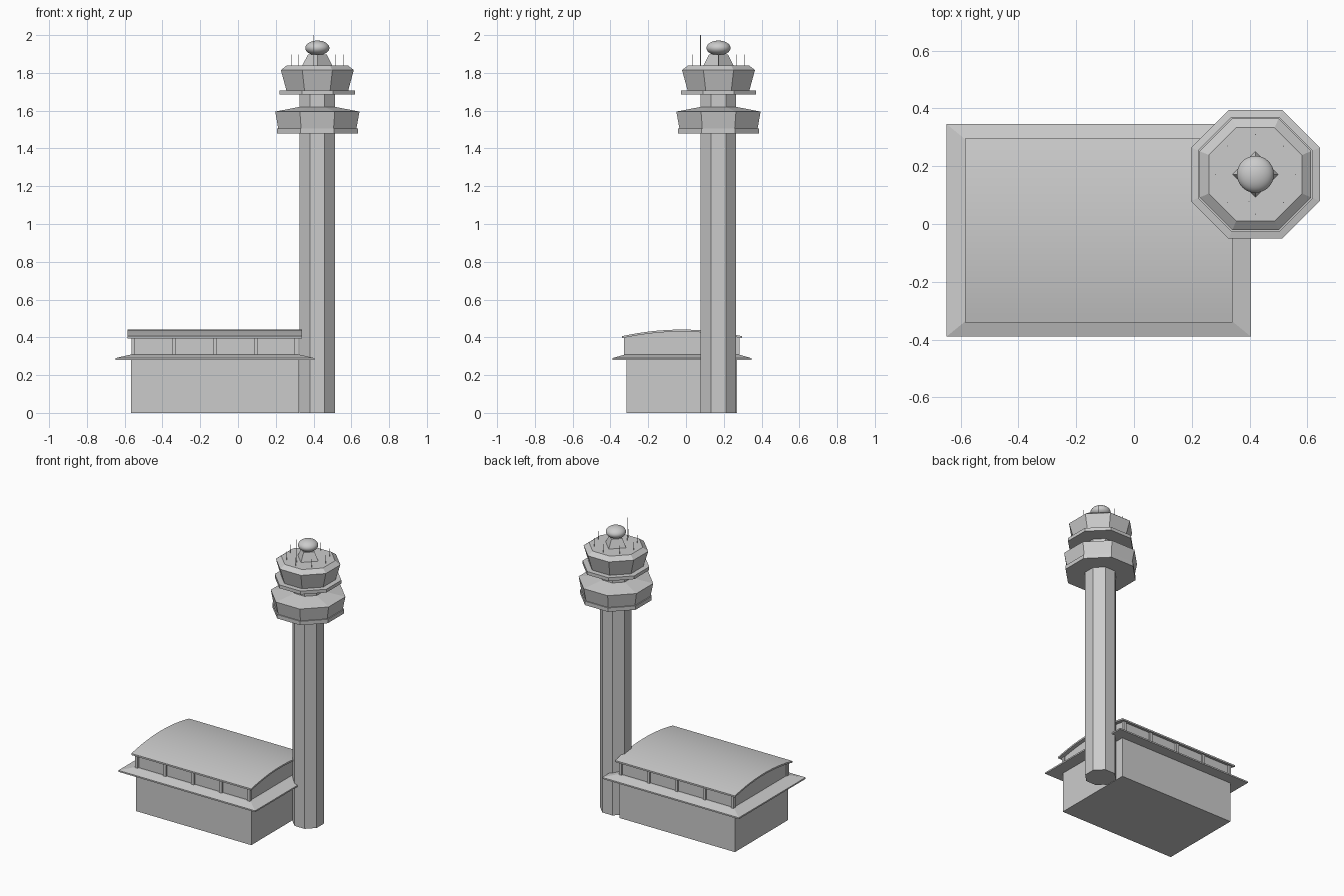
import bpy
import math

cube = bpy.data.objects.get("Cube")
if cube:
    bpy.data.objects.remove(cube, do_unlink=True)

grey = bpy.data.materials.new("light_grey")
grey.use_nodes = True
COLOUR = (0.6, 0.6, 0.6, 1)
grey.diffuse_color = COLOUR
grey.node_tree.nodes["Principled BSDF"].inputs["Base Color"].default_value = COLOUR

TX, TY = 0.42, 0.172      # tower axis
BX, BY = -0.122, -0.022   # terminal centre


def loft(name, rings):
    """Closed solid skinned through rings of equal point count."""
    n = len(rings[0])
    verts = [p for ring in rings for p in ring]
    faces = [tuple(reversed(range(n))),
             tuple(range(len(verts) - n, len(verts)))]
    for r in range(len(rings) - 1):
        for i in range(n):
            j = (i + 1) % n
            faces.append((r * n + i, r * n + j, (r + 1) * n + j, (r + 1) * n + i))
    mesh = bpy.data.meshes.new(name)
    mesh.from_pydata(verts, [], faces)
    mesh.materials.append(grey)
    obj = bpy.data.objects.new(name, mesh)
    bpy.context.collection.objects.link(obj)
    return obj


def polygon(x, y, z, radius, sides, turn=0.0):
    return [(x + radius * math.cos(turn + 2 * math.pi * i / sides),
             y + radius * math.sin(turn + 2 * math.pi * i / sides), z)
            for i in range(sides)]


def octagon_stack(name, profile):
    """Octagonal solid from (half width, height) pairs."""
    turn = math.pi / 8
    return loft(name, [polygon(TX, TY, z, w / math.cos(turn), 8, turn)
                       for w, z in profile])


def rectangle(hx, hy, z, x=BX, y=BY):
    return [(x - hx, y - hy, z), (x + hx, y - hy, z),
            (x + hx, y + hy, z), (x - hx, y + hy, z)]


def smooth(obj):
    bpy.ops.object.select_all(action="DESELECT")
    obj.select_set(True)
    bpy.context.view_layer.objects.active = obj
    bpy.ops.object.shade_smooth_by_angle(angle=math.radians(30))


# Tower shaft and its two cabs
octagon_stack("tower_shaft", [(0.094, 0), (0.094, 1.7)])
octagon_stack("lower_cab_deck", [(0.214, 1.478), (0.214, 1.505)])
octagon_stack("lower_cab", [(0.206, 1.5), (0.223, 1.595), (0.094, 1.62)])
octagon_stack("upper_cab_deck", [(0.199, 1.685), (0.199, 1.708)])
octagon_stack("upper_cab", [(0.163, 1.705), (0.193, 1.815), (0.161, 1.84)])

# Radar pedestal and dome
loft("radar_pedestal", [polygon(TX, TY, 1.838, 0.08, 4),
                        polygon(TX, TY, 1.897, 0.05, 4)])
bpy.ops.mesh.primitive_uv_sphere_add(segments=32, ring_count=16, radius=1,
                                     location=(TX, TY, 1.932))
dome = bpy.context.object
dome.name = "radar_dome"
dome.scale = (0.064, 0.064, 0.039)
dome.data.materials.append(grey)
smooth(dome)

# Antennas around the roof edge, plus one tall mast
for i, (x, y, _) in enumerate(polygon(TX, TY, 0, 0.138, 8)):
    loft(f"antenna_{i + 1}", [polygon(x, y, z, 0.0018, 6) for z in (1.835, 1.897)])
loft("tall_mast", [polygon(TX - 0.022, TY - 0.095, z, 0.0018, 6) for z in (1.835, 2.0)])

# Terminal lower storey and sloping eave
loft("terminal_base", [rectangle(0.445, 0.293, 0), rectangle(0.445, 0.293, 0.285)])
loft("terminal_eave", [rectangle(0.527, 0.368, 0.28), rectangle(0.527, 0.368, 0.29),
                       rectangle(0.45, 0.305, 0.308)])


def arch(half_depth, x, lift=0.0):
    """Points along the roof curve from front to back."""
    steps, reach, rise = 24, 0.318, 0.035
    pts = []
    for i in range(steps + 1):
        t = half_depth * (2 * i / steps - 1)
        pts.append((x, BY + t, 0.395 + lift + rise * (1 - (t / reach) ** 2)))
    return pts


def arched_solid(name, hx, hy, lift, floor):
    rings = []
    for x in (BX - hx, BX + hx):
        top = arch(hy, x, lift)
        if floor is None:
            bottom = arch(hy, x)
        else:
            bottom = [(x, p[1], floor) for p in top]
        rings.append(top + bottom[::-1])
    obj = loft(name, rings)
    smooth(obj)
    return obj


# Glazed upper storey under a curved roof
arched_solid("upper_storey", 0.435, 0.292, 0.003, 0.3)
arched_solid("curved_roof", 0.462, 0.318, 0.011, None)

# Mullions on the front and back of the upper storey
for side, label in ((-1, "front"), (1, "back")):
    for i in range(5):
        x = BX + (i - 2) * 0.216
        y = BY + side * 0.295
        loft(f"{label}_mullion_{i + 1}",
             [rectangle(0.01, 0.01, z, x, y) for z in (0.3, 0.402)])
